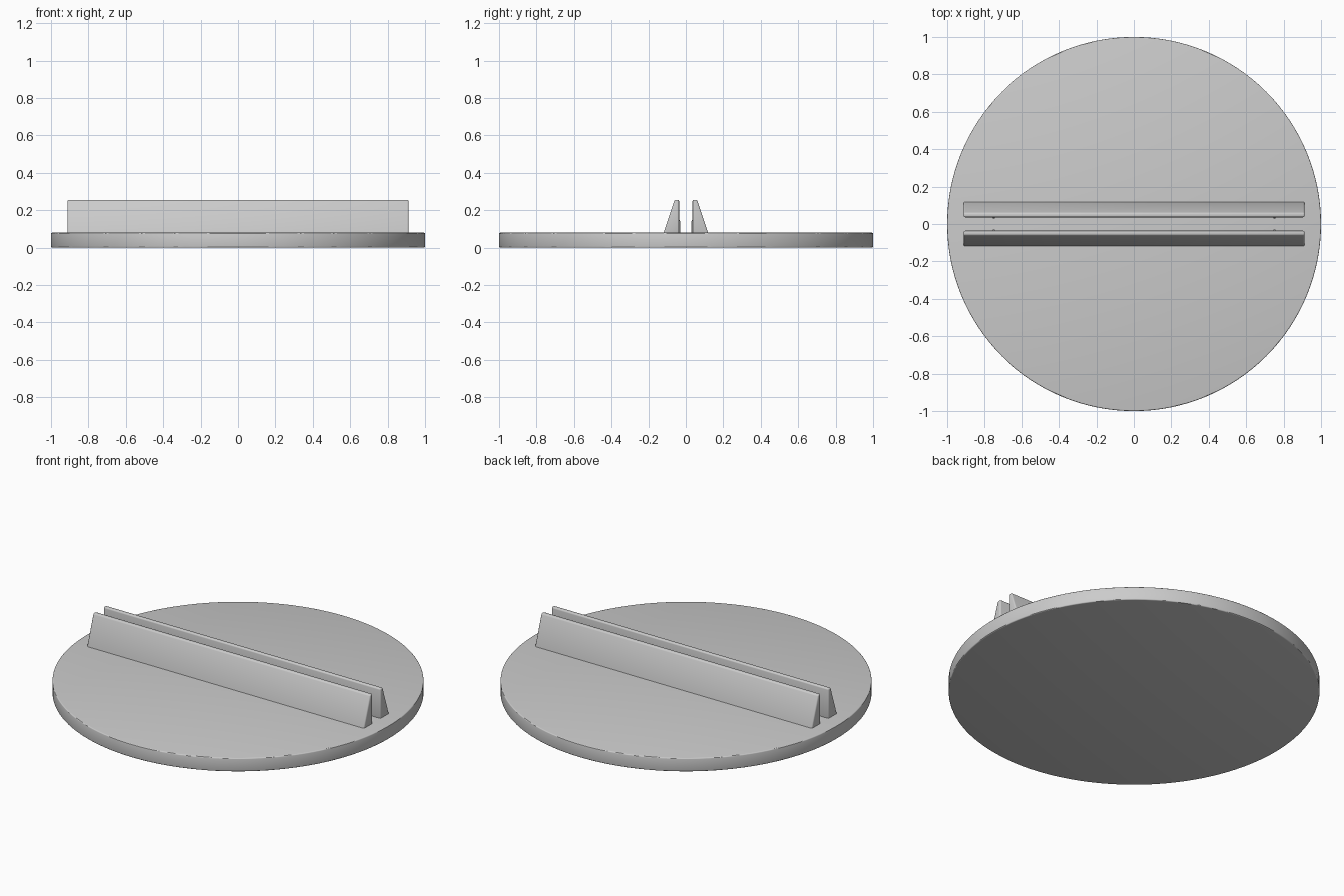
import bpy, bmesh
from mathutils import Vector

cube = bpy.data.objects.get("Cube")
if cube:
    bpy.data.objects.remove(cube, do_unlink=True)

grey = bpy.data.materials.new("plain grey")
grey.use_nodes = True
colour = (0.6, 0.6, 0.6, 1)
grey.diffuse_color = colour
grey.node_tree.nodes["Principled BSDF"].inputs["Base Color"].default_value = colour


def finish(obj, bevel):
    """Give the part its colour, rounded edges and sharp-aware smooth shading."""
    obj.data.materials.append(grey)
    bpy.ops.object.select_all(action="DESELECT")
    obj.select_set(True)
    bpy.context.view_layer.objects.active = obj
    if bevel:
        mod = obj.modifiers.new("Rounded edges", "BEVEL")
        mod.width = bevel
        mod.segments = 3
        mod.limit_method = "ANGLE"
        bpy.ops.object.modifier_apply(modifier=mod.name)
    bpy.ops.object.shade_smooth_by_angle()


def extrude_profile(name, profile, x0, x1, bevel=0):
    """Sweep a closed (y, z) profile along x."""
    bm = bmesh.new()
    face = bm.faces.new([bm.verts.new((x0, y, z)) for y, z in profile])
    swept = bmesh.ops.extrude_face_region(bm, geom=[face])["geom"]
    verts = [v for v in swept if isinstance(v, bmesh.types.BMVert)]
    bmesh.ops.translate(bm, verts=verts, vec=Vector((x1 - x0, 0, 0)))
    bmesh.ops.recalc_face_normals(bm, faces=bm.faces)
    mesh = bpy.data.meshes.new(name)
    bm.to_mesh(mesh)
    bm.free()
    obj = bpy.data.objects.new(name, mesh)
    bpy.context.collection.objects.link(obj)
    finish(obj, bevel)


# Round base plate with a softened rim
bpy.ops.mesh.primitive_cylinder_add(vertices=128, radius=1, depth=0.08, location=(0, 0, 0.04))
base = bpy.context.object
base.name = "base_disc"
finish(base, 0.006)

# Two tapered rails with a slot between them, each with small grip ribs inside
for side, label in ((-1, "front"), (1, "back")):
    rail = [(0.036, 0.07), (0.122, 0.07), (0.06, 0.256), (0.036, 0.256)]
    extrude_profile(f"{label}_rail", [(side * y, z) for y, z in rail], -0.912, 0.912, 0.008)
    rib = [(0.04, 0.07), (0.028, 0.07), (0.03, 0.14), (0.04, 0.16)]
    for x, end in ((-0.752, "right"), (0.752, "left")):
        extrude_profile(f"{label}_{end}_grip_rib", [(side * y, z) for y, z in rib],
                        x - 0.005, x + 0.005)
